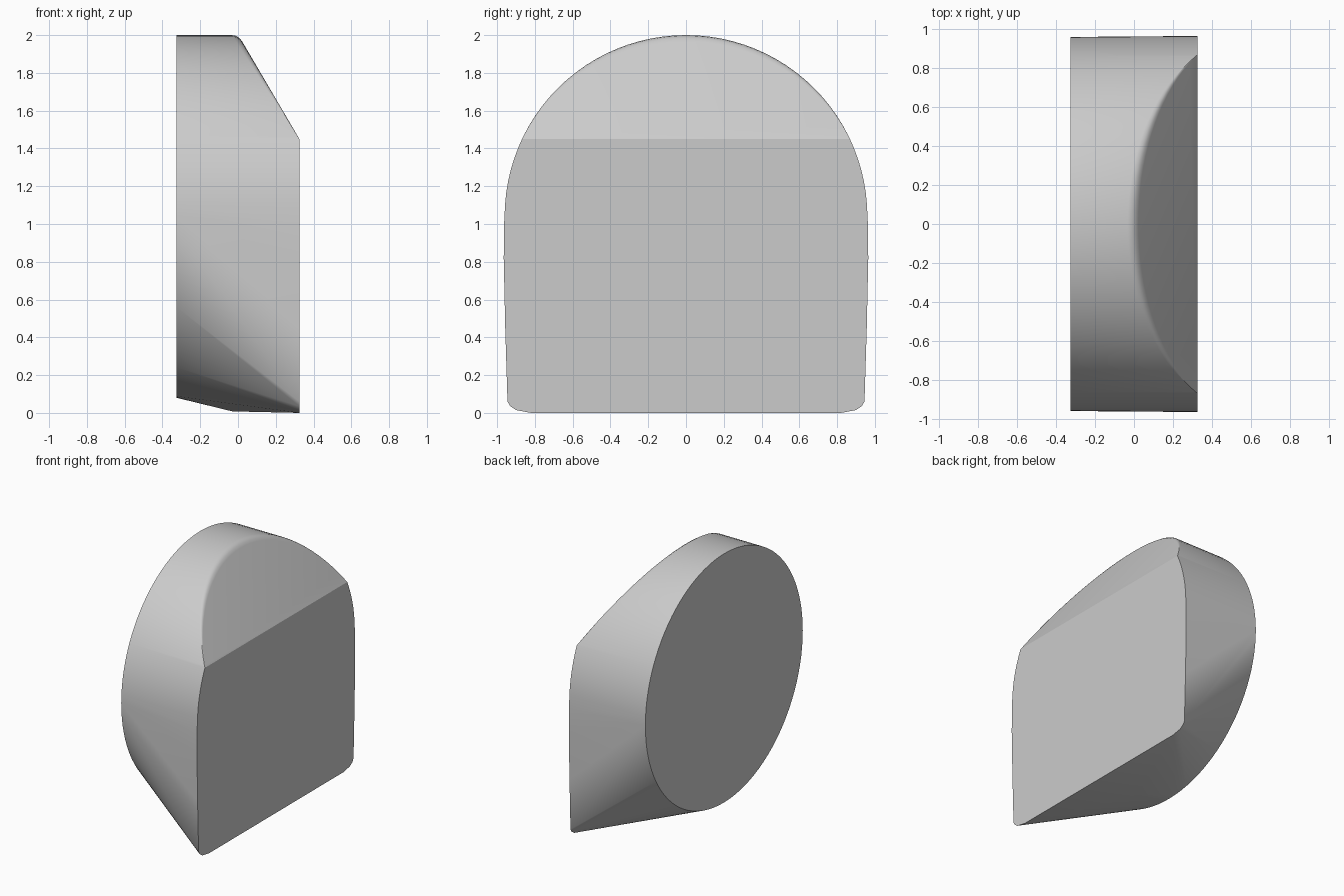
import bpy
import bmesh
from math import sin, cos, pi, radians
from mathutils import Vector

cube = bpy.data.objects.get("Cube")
if cube:
    bpy.data.objects.remove(cube, do_unlink=True)

HALF = 0.325       # half thickness
RADIUS = 0.96
CENTRE = 1.04      # height of the disc centre
SHOULDER = 1.45    # where the sloped top meets the flat face
SLOPE = 1.705
SEGMENTS = 96

points = []


def slope_x(z):
    """Depth of the sloped top at a height, limited to the flat face."""
    return min(HALF, HALF - (z - SHOULDER) / SLOPE)


def rim(angle, radius=RADIUS):
    return radius * cos(angle), CENTRE + radius * sin(angle)


for i in range(SEGMENTS):
    angle = 2 * pi * i / SEGMENTS
    y, z = rim(angle)
    # Round disc on one side
    points.append(Vector((-HALF, y, z)))
    if z < CENTRE - 0.001:
        continue
    # Upper barrel, with a softened edge where the slope cuts it
    soft = max(0, (z - SHOULDER) / (2 - SHOULDER)) * 0.035
    corner = Vector((slope_x(z), y, z))
    start = corner - Vector((soft, 0, 0))
    y2, z2 = rim(angle, RADIUS - soft)
    end = Vector((slope_x(z2), y2, z2))
    for t in (0, 0.33, 0.67, 1):
        points.append(start * (1 - t) ** 2 + corner * 2 * t * (1 - t) + end * t * t)

# Exact shoulder ends and lower outline of the flat face
shoulder_y = (RADIUS ** 2 - (SHOULDER - CENTRE) ** 2) ** 0.5
outline = [(shoulder_y, SHOULDER), (0.963, 1.0), (0.965, 0.82), (0.957, 0.45),
           (0.945, 0.06), (0.93, 0.035), (0.9, 0.015), (0.82, 0.0)]
for side in (-1, 1):
    points += [Vector((HALF, side * y, z)) for y, z in outline]

# Low point of the underside
points.append(Vector((-0.03, 0, 0.008)))

# Wrap the sections in one skin
bm = bmesh.new()
for p in points:
    bm.verts.new(p)
bmesh.ops.remove_doubles(bm, verts=bm.verts[:], dist=0.0005)
bmesh.ops.convex_hull(bm, input=bm.verts[:])
loose = [v for v in bm.verts if not v.link_faces]
bmesh.ops.delete(bm, geom=loose, context='VERTS')
bmesh.ops.dissolve_limit(bm, angle_limit=radians(0.3),
                         verts=bm.verts[:], edges=bm.edges[:])
bmesh.ops.recalc_face_normals(bm, faces=bm.faces[:])
mesh = bpy.data.meshes.new("rounded_block")
bm.to_mesh(mesh)
bm.free()

block = bpy.data.objects.new("rounded_block", mesh)
bpy.context.collection.objects.link(block)

# Plain grey finish
grey = bpy.data.materials.new("light_grey")
grey.use_nodes = True
colour = (0.6, 0.6, 0.6, 1)
grey.diffuse_color = colour
for node in grey.node_tree.nodes:
    if node.type == 'BSDF_PRINCIPLED':
        node.inputs["Base Color"].default_value = colour
mesh.materials.append(grey)

bpy.ops.object.select_all(action='DESELECT')
block.select_set(True)
bpy.context.view_layer.objects.active = block
bpy.ops.object.shade_smooth_by_angle(angle=radians(28))
